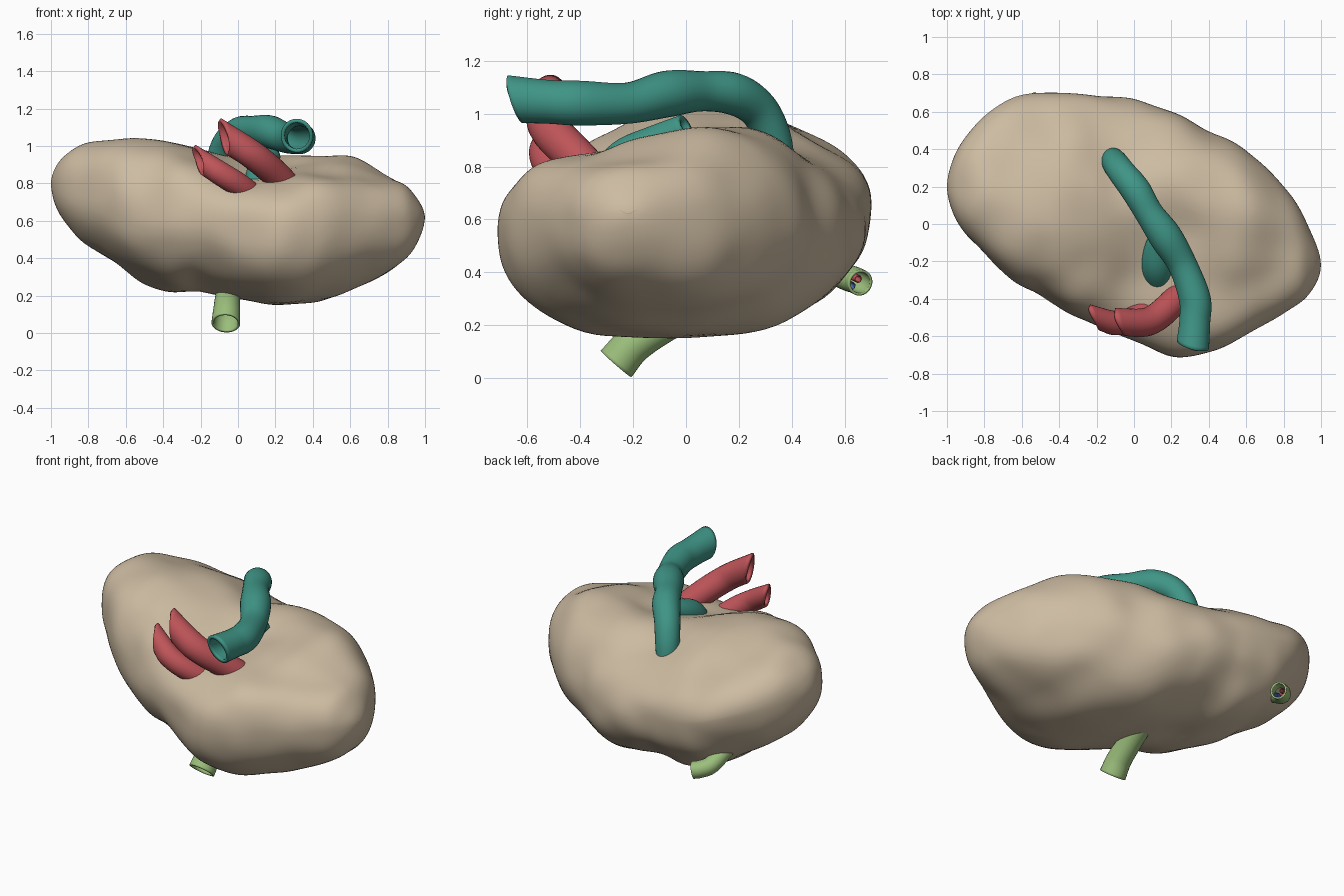
import bpy, bmesh, math
from mathutils import Vector, noise

if "Cube" in bpy.data.objects:
    bpy.data.objects.remove(bpy.data.objects["Cube"])


def material(name, rgb):
    m = bpy.data.materials.new(name)
    m.diffuse_color = (*rgb, 1)
    m.use_nodes = True
    m.node_tree.nodes["Principled BSDF"].inputs["Base Color"].default_value = m.diffuse_color
    return m


TAN = material("tan", (0.61, 0.50, 0.36))
RED = material("red", (0.52, 0.09, 0.10))
TEAL = material("teal", (0.05, 0.30, 0.24))
GREEN = material("light_green", (0.33, 0.52, 0.20))
BLUE = material("blue", (0.08, 0.16, 0.50))


def finish(name, bm, mat):
    me = bpy.data.meshes.new(name)
    bm.to_mesh(me)
    bm.free()
    for p in me.polygons:
        p.use_smooth = True
    me.materials.append(mat)
    ob = bpy.data.objects.new(name, me)
    bpy.context.collection.objects.link(ob)
    return ob


def spline(pts, steps, first=None, last=None):
    """Catmull-Rom samples through tuples of any length."""
    first = first or tuple(2 * a - b for a, b in zip(pts[0], pts[1]))
    last = last or tuple(2 * a - b for a, b in zip(pts[-1], pts[-2]))
    p = [first] + list(pts) + [last]
    out = []
    for i in range(1, len(p) - 2):
        for s in range(steps):
            t = s / steps
            out.append([0.5 * (2 * b + (c - a) * t + (2 * a - 5 * b + 4 * c - d) * t * t
                               + (3 * b - a - 3 * c + d) * t ** 3)
                        for a, b, c, d in zip(*p[i - 1:i + 3])])
    return out + [list(pts[-1])]


def skin(bm, rings):
    n = len(rings[0])
    for r0, r1 in zip(rings, rings[1:]):
        for j in range(n):
            k = (j + 1) % n
            bm.faces.new((r0[j], r0[k], r1[k], r1[j]))


def tube(name, pts, mat, wall=0.02, sides=28, cut=None):
    """Open hollow vessel along (x, y, z, radius) points; cut is the normal of an oblique end."""
    path = spline(pts, 8)
    bm = bmesh.new()
    rings, n = [], Vector((0.3, 0.2, 1))
    for i, q in enumerate(path):
        a, b = path[max(i - 1, 0)], path[min(i + 1, len(path) - 1)]
        t = (Vector(b[:3]) - Vector(a[:3])).normalized()
        n = (n - t * n.dot(t)).normalized()
        side = t.cross(n)
        rings.append([bm.verts.new(Vector(q[:3]) + q[3] * (n * math.cos(w) + side * math.sin(w)))
                      for w in (2 * math.pi * j / sides for j in range(sides))])
    if cut:
        # slant the last rings progressively until the end lies in the cut plane
        end, normal = Vector(path[-1][:3]), Vector(cut)
        slide = [(end - v.co).dot(normal) / t.dot(normal) for v in rings[-1]]
        for k in range(8):
            for v, s in zip(rings[-1 - k], slide):
                v.co += t * s * (1 - k / 8)
    skin(bm, rings)
    ob = finish(name, bm, mat)
    mod = ob.modifiers.new("wall", "SOLIDIFY")
    mod.thickness = wall
    mod.offset = -1
    return ob


# Organ body: x slices as (x, y min, y max, z min, z max)
slices = [(-1, .2, .2, .8, .8), (-.97, .06, .34, .66, .91), (-.9, -.06, .47, .56, .985),
          (-.8, -.16, .58, .46, 1.04), (-.65, -.31, .67, .365, 1.055), (-.5, -.38, .70, .27, 1.055),
          (-.35, -.47, .70, .22, 1.04), (-.2, -.54, .69, .22, 1.0), (0, -.63, .66, .18, .955),
          (.2, -.71, .60, .14, .95), (.4, -.69, .49, .16, .965), (.6, -.59, .39, .23, .965),
          (.8, -.48, .21, .32, .87), (.93, -.39, 0, .43, .77), (1, -.22, -.22, .62, .62)]
# Hollows (negative depth: bulges) in the upper surface: x, y, spread, depth
dents = [(.12, -.28, .22, .075), (.3, -.04, .08, .04), (.45, -.4, .2, .035), (-.05, -.25, .1, .03),
         (-.55, .56, .24, .11), (-.1, .55, .15, .05), (-.08, .3, .09, .025),
         (.65, -.32, .18, .06), (.3, .28, .14, -.045)]


def flip(s):
    return (s[0], s[2], s[1], s[4], s[3])


bm = bmesh.new()
rings = []
SIDES = 96
for x, y0, y1, z0, z1 in spline(slices, 8, flip(slices[1]), flip(slices[-2])):
    ring = []
    for j in range(SIDES):
        w = 2 * math.pi * j / SIDES
        c, s = math.cos(w), math.sin(w)
        y = (y0 + y1) / 2 + (y1 - y0) / 2 * math.copysign(abs(c) ** 0.9, c)
        z = (z0 + z1) / 2 + (z1 - z0) / 2 * math.copysign(abs(s) ** 0.9, s)
        for dx, dy, spread, depth in dents:
            z -= max(s, 0) ** 0.5 * depth * math.exp(-((x - dx) ** 2 + (y - dy) ** 2) / (2 * spread ** 2))
        v = Vector((x, y, z))
        out = Vector((0, c, s)) * min(1, (y1 - y0) * 2)
        ring.append(bm.verts.new(v + out * 0.02 * noise.noise(v * 4.5)))
    rings.append(ring)
skin(bm, rings)
bmesh.ops.remove_doubles(bm, verts=bm.verts, dist=0.0005)
bmesh.ops.recalc_face_normals(bm, faces=bm.faces)
body = finish("organ_body", bm, TAN)
sm = body.modifiers.new("soften", "SMOOTH")
sm.iterations = 4

# Large vein arching over the top, with a branch into the hollow
tube("main_vein", [(-.12, .355, .8, .06), (-.1, .325, .92, .07), (-.06, .27, 1.02, .074),
                   (.01, .18, 1.075, .08), (.08, .06, 1.085, .076), (.17, -.07, 1.075, .088),
                   (.26, -.22, 1.04, .078), (.325, -.4, 1.04, .085), (.325, -.52, 1.045, .083),
                   (.315, -.645, 1.055, .088)], TEAL, cut=(-.25, -1, -.3))
tube("vein_branch", [(.18, 0, .95, .05), (.13, -.12, .885, .07), (.125, -.22, .825, .085),
                     (.14, -.3, .74, .085)], TEAL)

# Pair of arteries with slanted open ends
SLANT = (-1, -.3, -.12)
tube("upper_artery", [(.34, -.28, .70, .07), (.21, -.42, .84, .075), (.08, -.52, .95, .076),
                      (-.075, -.525, 1.05, .075)], RED, cut=SLANT)
tube("lower_artery", [(.17, -.36, .66, .06), (.02, -.49, .78, .064), (-.09, -.53, .85, .064),
                      (-.21, -.5, .925, .06)], RED, cut=SLANT)

# Outlet duct underneath
tube("lower_duct", [(-.04, .06, .27, .06), (-.055, -.09, .195, .066), (-.06, -.2, .125, .072),
                    (-.065, -.265, .053, .077)], GREEN, 0.012)

# Small duct at the back with fine vessels inside
side_path = [(-.62, .48, .46), (-.59, .59, .39), (-.55, .64, .37), (-.51, .66, .36)]
tube("side_duct", [(*p, .05) for p in side_path], GREEN, 0.01)
for name, dx, dz, mat in (("fine_artery", -.012, .014, RED), ("fine_vein", .012, -.012, BLUE)):
    tube(name, [(x + dx - .02, y - dx - .02, z + dz, .015) for x, y, z in side_path], mat, 0.004, 12)
